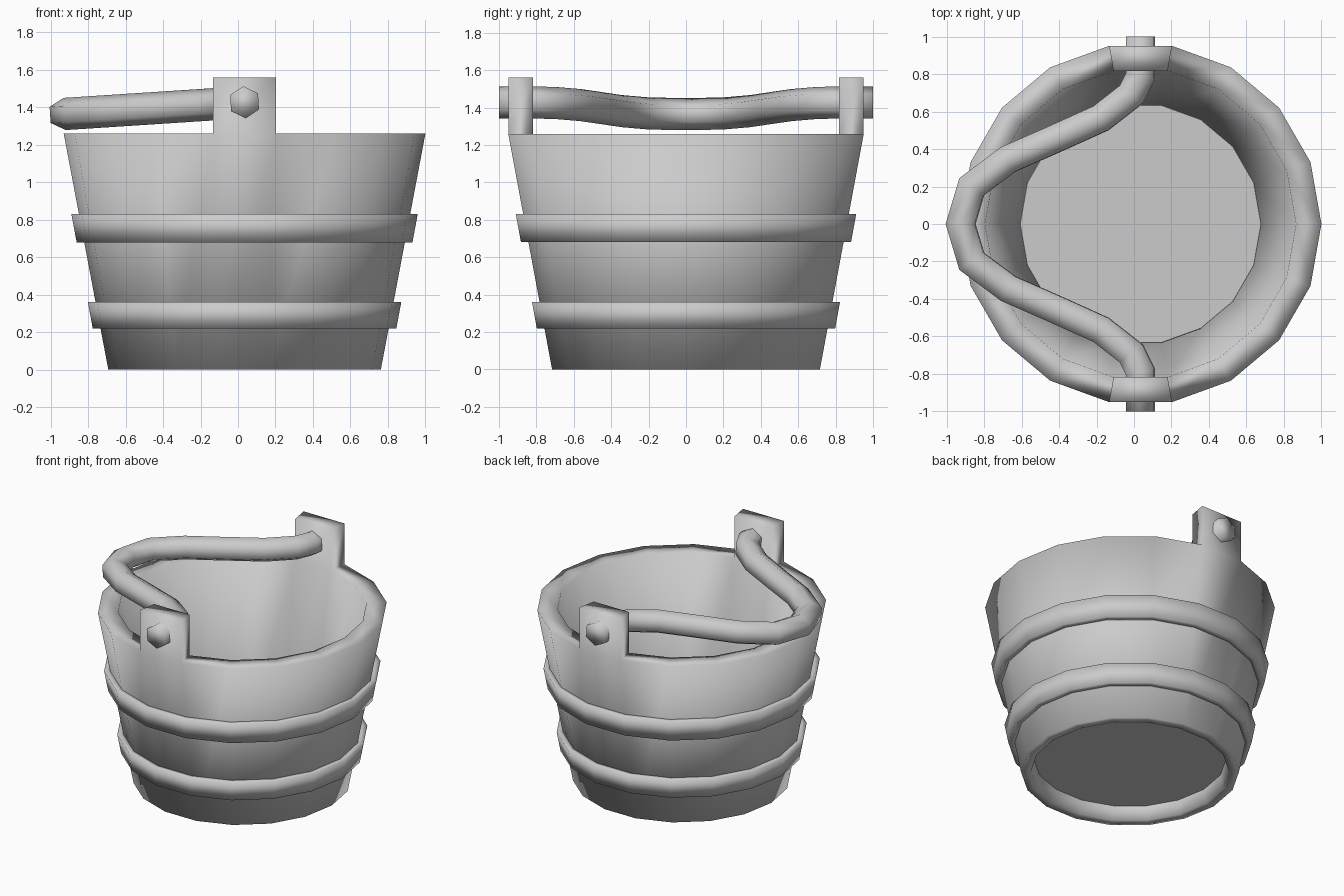
import bpy, bmesh, math
from mathutils import Vector

if "Cube" in bpy.data.objects:
    bpy.data.objects.remove(bpy.data.objects["Cube"])

CX = 0.035   # bucket axis
SIDES = 18


def finish(bm, name, smooth=True):
    bmesh.ops.recalc_face_normals(bm, faces=bm.faces)
    for f in bm.faces:
        f.smooth = smooth
    me = bpy.data.meshes.new(name)
    bm.to_mesh(me)
    bm.free()
    ob = bpy.data.objects.new(name, me)
    bpy.context.collection.objects.link(ob)
    return ob


def bridge(bm, a, b):
    n = len(a)
    return [bm.faces.new((a[i], a[(i + 1) % n], b[(i + 1) % n], b[i])) for i in range(n)]


def lathe(profile):
    """Revolve a closed (radius, z) profile around the bucket axis."""
    bm = bmesh.new()
    rings = []
    for r, z in profile:
        rings.append([bm.verts.new((CX + r * math.cos(2 * math.pi * k / SIDES),
                                    r * math.sin(2 * math.pi * k / SIDES), z))
                      for k in range(SIDES)])
    bands = [bridge(bm, rings[i], rings[(i + 1) % len(rings)]) for i in range(len(rings))]
    return bm, bands


# Bucket wall, with the two lugs extruded from front and back rim faces
bm, bands = lathe([(0.727, 0), (0.965, 1.26), (0.83, 1.26), (0.642, 0.1), (0.66, 0)])
for face in (bands[1][4], bands[1][13]):
    res = bmesh.ops.extrude_face_region(bm, geom=[face])
    top = [v for v in res["geom"] if isinstance(v, bmesh.types.BMVert)]
    bmesh.ops.translate(bm, verts=top, vec=(0, 0, 0.3))
    if face.is_valid:
        bmesh.ops.delete(bm, geom=[face], context='FACES_ONLY')
finish(bm, "bucket_wall")

# Recessed floor
bm = bmesh.new()
bm.faces.new([bm.verts.new((CX + 0.65 * math.cos(2 * math.pi * k / SIDES),
                            0.65 * math.sin(2 * math.pi * k / SIDES), 0.1))
              for k in range(SIDES)])
finish(bm, "bucket_floor", False)

# Two hoops around the wall
for name, z0, z1, r0, r1 in (("lower_hoop", 0.22, 0.36, 0.81, 0.836),
                             ("upper_hoop", 0.68, 0.83, 0.896, 0.924)):
    bm, _ = lathe([(r0, z0), (r1, z1), (r1 - 0.05, z1), (r0 - 0.05, z0)])
    finish(bm, name)

# Swung-down handle: hexagonal tube passing through both lugs
half = [(CX, 1.0), (CX, 0.79), (-0.015, 0.69), (-0.175, 0.565),
        (-0.43, 0.45), (-0.67, 0.345), (-0.865, 0.2)]
path = half + [(-0.925, 0)] + [(x, -y) for x, y in reversed(half)]
pts = [Vector((x, y, 1.427 + 0.065 * (x - CX))) for x, y in path]
bm = bmesh.new()
rings = []
for i, p in enumerate(pts):
    t_in = (p - pts[max(i - 1, 0)]).normalized()
    t_out = (pts[min(i + 1, len(pts) - 1)] - p).normalized()
    t = (t_in + t_out).normalized()
    miter = 1 / max(t.dot(t_in), t.dot(t_out))
    up = Vector((-0.065, 0, 1)).normalized()
    side = t.cross(up).normalized() * miter
    rings.append([bm.verts.new(p + 0.086 * (up * math.cos(k * math.pi / 3)
                                            + side * math.sin(k * math.pi / 3)))
                  for k in range(6)])
for a, b in zip(rings, rings[1:]):
    bridge(bm, a, b)
bm.faces.new(rings[0])
bm.faces.new(rings[-1])
finish(bm, "handle")
